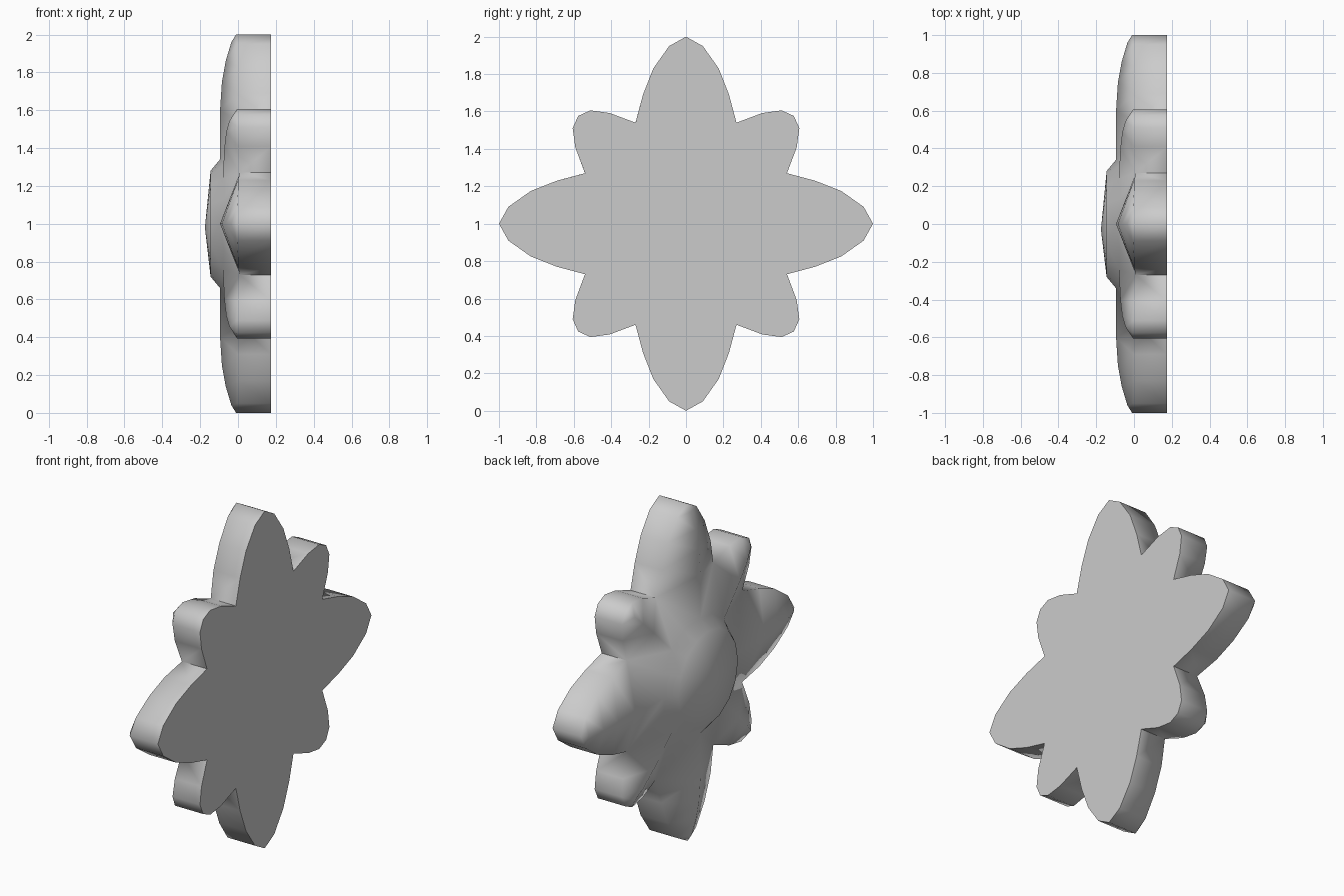
import bpy, bmesh, math

if "Cube" in bpy.data.objects:
    bpy.data.objects.remove(bpy.data.objects["Cube"])

BACK = 0.175          # flat rear plane; the ornament faces -x
# Each petal: ridge (radius, x) paired with edge (radius, half width, x)
A = math.radians(22.5)
FOOT = (0.34 * math.cos(A), 0.34 * math.sin(A), -0.075)
LONG = dict(
    ridge=[(0.34, -0.095), (0.60, -0.095), (0.75, -0.085), (0.86, -0.065), (0.96, -0.035), (1.0, -0.01)],
    edge=[FOOT, (0.54, 0.27, 0.01), (0.69, 0.23, 0.0), (0.83, 0.175, 0.0), (0.95, 0.09, -0.005), (1.0, 0.0, -0.01)])
SHORT = dict(
    ridge=[(0.34, -0.08), (0.57, -0.072), (0.69, -0.062), (0.77, -0.045), (0.815, -0.01)],
    edge=[FOOT, (0.573, 0.191, 0.01), (0.707, 0.13, 0.0), (0.79, 0.067, -0.005), (0.815, 0.0, -0.01)])

bm = bmesh.new()


def face(pts):
    """Add a face, dropping repeated points."""
    clean = []
    for p in pts:
        if p not in clean:
            clean.append(p)
    if len(clean) > 2:
        bm.faces.new([bm.verts.new(p) for p in clean])


def half_petal(petal, angle, side):
    c, s = math.cos(angle), math.sin(angle)

    def put(r, w, x):
        w *= side
        return (x, round(r * c - w * s, 5), round(1 + r * s + w * c, 5))

    ridge = [put(r, 0, x) for r, x in petal["ridge"]]
    edge = [put(*e) for e in petal["edge"]]
    # sloping front of the petal
    for i in range(len(ridge) - 1):
        face([ridge[i], ridge[i + 1], edge[i + 1], edge[i]])
    # side wall and flat back
    for a, b in zip(edge[1:], edge[2:]):
        a2, b2 = (BACK, a[1], a[2]), (BACK, b[1], b[2])
        face([a, b, b2, a2])
        face([a2, b2, (BACK, 0, 1)])
    # raised centre: flared collar, then shallow dome
    rim0 = put(0.28, 0, -0.145)
    rim1 = put(0.28 * math.cos(A), 0.28 * math.sin(A), -0.145)
    face([ridge[0], edge[0], rim1, rim0])
    face([rim0, rim1, (-0.175, -0.03, 0.98)])


for k in range(8):
    for side in (1, -1):
        half_petal(SHORT if k % 2 else LONG, k * math.pi / 4, side)

bmesh.ops.remove_doubles(bm, verts=bm.verts, dist=0.003)
bmesh.ops.recalc_face_normals(bm, faces=bm.faces)
bmesh.ops.dissolve_limit(bm, angle_limit=0.001, verts=bm.verts, edges=bm.edges)

mesh = bpy.data.meshes.new("flower_rosette")
bm.to_mesh(mesh)
bm.free()
rosette = bpy.data.objects.new("flower_rosette", mesh)
bpy.context.collection.objects.link(rosette)
bpy.context.view_layer.objects.active = rosette
rosette.select_set(True)
bpy.ops.object.shade_smooth_by_angle(angle=math.radians(75))
